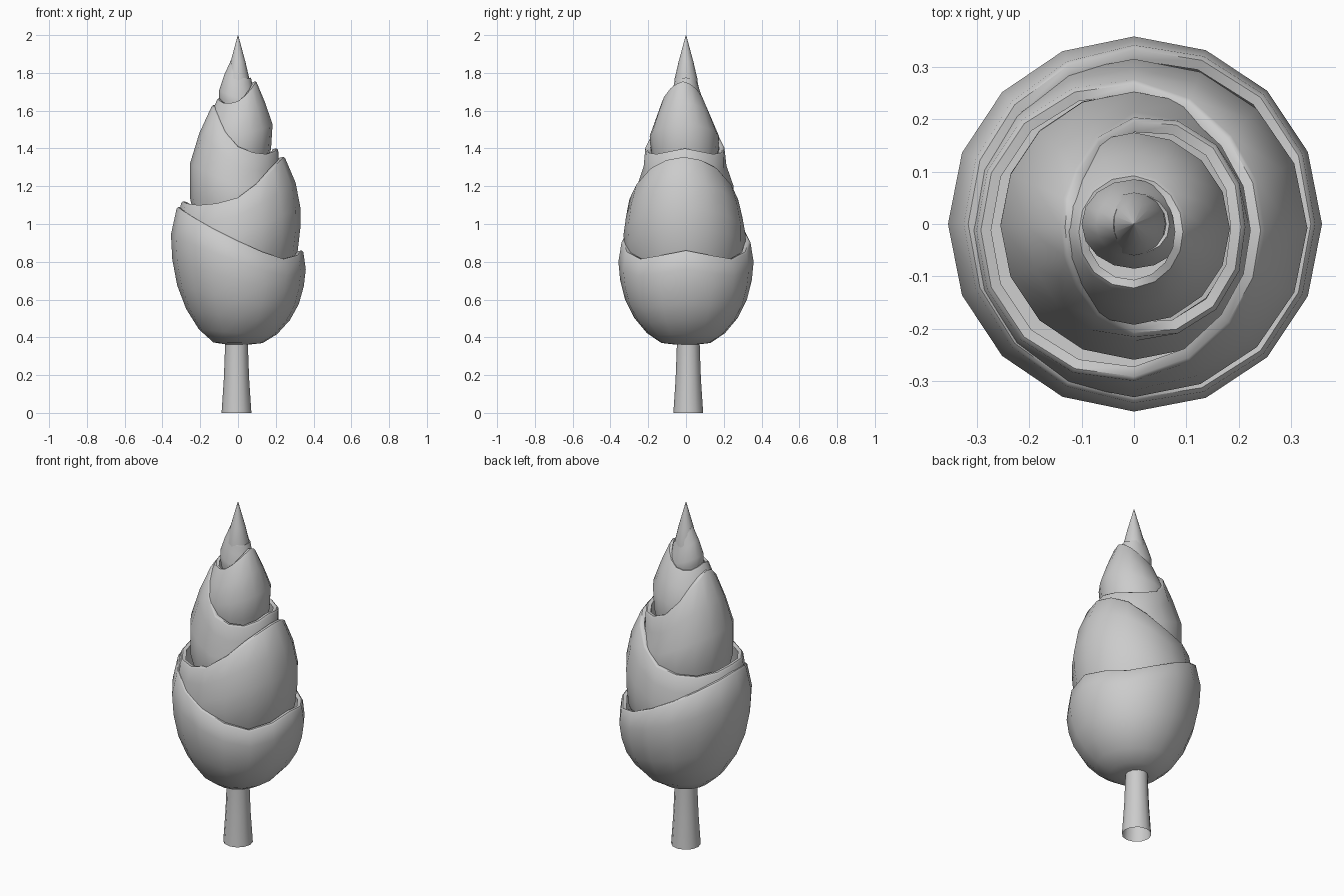
import bpy
import bmesh
from math import pi, cos, sin, radians

old = bpy.data.objects.get("Cube")
if old:
    bpy.data.objects.remove(old)

SIDES = 16

grey = bpy.data.materials.new("plain grey")
grey.use_nodes = True
colour = (0.6, 0.6, 0.6, 1)
grey.diffuse_color = colour
bsdf = next(n for n in grey.node_tree.nodes if n.type == "BSDF_PRINCIPLED")
bsdf.inputs["Base Color"].default_value = colour


def skin(name, rings, capped=True):
    """Join rings of points into a smooth-shaded surface."""
    bm = bmesh.new()
    loops = [[bm.verts.new(p) for p in ring] for ring in rings]
    for a, b in zip(loops, loops[1:]):
        n = len(a)
        for i in range(n):
            j = (i + 1) % n
            bm.faces.new((a[i], a[j], b[j], b[i]))
    if capped:
        bm.faces.new(loops[0][::-1])
        bm.faces.new(loops[-1])
    bmesh.ops.recalc_face_normals(bm, faces=bm.faces)
    mesh = bpy.data.meshes.new(name)
    bm.to_mesh(mesh)
    bm.free()
    mesh.materials.append(grey)
    obj = bpy.data.objects.new(name, mesh)
    bpy.context.collection.objects.link(obj)
    bpy.ops.object.select_all(action="DESELECT")
    obj.select_set(True)
    bpy.context.view_layer.objects.active = obj
    bpy.ops.object.shade_smooth_by_angle(angle=radians(50))
    return obj


def circle(z, r, sides, x=0, y=0):
    return [(x + r * cos(2 * pi * i / sides), y + r * sin(2 * pi * i / sides), z)
            for i in range(sides)]


def rim_height(keys, step):
    """Smooth curve through five heights, mirrored about the high side."""
    def key(i):
        i = abs(i)
        return keys[i if i < 5 else 8 - i]
    i = step // 2
    if step % 2 == 0:
        return key(i)
    return (9 * (key(i) + key(i + 1)) - key(i - 1) - key(i + 2)) / 16


def shell(name, side, base, keys, profile, low_radius, depth=1.0, shift=0.0):
    """Leaf cup with a slanted rim: side is the x direction of its high tip."""
    high, low = keys[0], min(keys)
    tip_radius = profile[-1][1]
    wall = min(0.028, tip_radius * 0.22)

    def ring(t, r, inset=0.0, drop=0.0):
        points = []
        for s in range(SIDES):
            top = rim_height(keys, min(s, SIDES - s))
            w = (high - top) / (high - low)
            radius = r * (1 + (low_radius / tip_radius - 1) * w * t ** 8) - inset
            a = 2 * pi * s / SIDES
            points.append((side * radius * cos(a),
                           side * radius * sin(a) * depth + shift * t,
                           base + t * (top - base) - drop))
        return points

    # outer side, rounded lip, then the inner wall
    t, r = profile[-1]
    rings = [ring(*p) for p in profile[:-1]]
    rings += [ring(t, r, 0, 0.008), ring(t, r, wall * 0.3), ring(t, r, wall, 0.003)]
    rings += [ring(pt, pr, wall) for pt, pr in profile[-2:1:-1]]
    return skin(name, rings)


# Trunk, an open tube flared at the foot
skin("trunk", [circle(z, r, 12, -0.008, 0.012) for z, r in
               ((0, 0.079), (0.18, 0.067), (0.34, 0.061), (0.42, 0.06))], capped=False)

# Overlapping leaf shells, tips on alternating sides
shell("lowest_shell", -1, 0.362, (1.09, 1.03, 0.91, 0.815, 0.86),
      ((0, 0.06), (0.015, 0.13), (0.11, 0.207), (0.26, 0.275), (0.43, 0.322),
       (0.62, 0.348), (0.8, 0.355), (1, 0.325)), 0.35)
shell("second_shell", 1, 0.6, (1.355, 1.295, 1.14, 1.10, 1.12),
      ((0, 0.22), (0.33, 0.315), (0.5, 0.33), (0.64, 0.331),
       (0.82, 0.305), (1, 0.25)), 0.305, 0.97, -0.012)
shell("third_shell", -1, 0.95, (1.63, 1.57, 1.41, 1.37, 1.40),
      ((0, 0.21), (0.28, 0.255), (0.54, 0.255), (0.78, 0.205), (1, 0.14)),
      0.222, 1, -0.006)
shell("fourth_shell", 1, 1.2, (1.755, 1.715, 1.65, 1.64, 1.665),
      ((0, 0.13), (0.36, 0.175), (0.59, 0.183), (0.8, 0.143), (1, 0.1)),
      0.115, 1, -0.015)
shell("top_shell", -1, 1.55, (1.865, 1.84, 1.785, 1.77, 1.775),
      ((0, 0.08), (0.37, 0.1), (0.5, 0.1), (0.76, 0.073), (1, 0.042)), 0.072, 0.85)

# Pointed tip
skin("tip", [circle(z, r, SIDES) for z, r in
             ((1.68, 0.065), (1.77, 0.06), (1.86, 0.039), (2, 0.001))])
